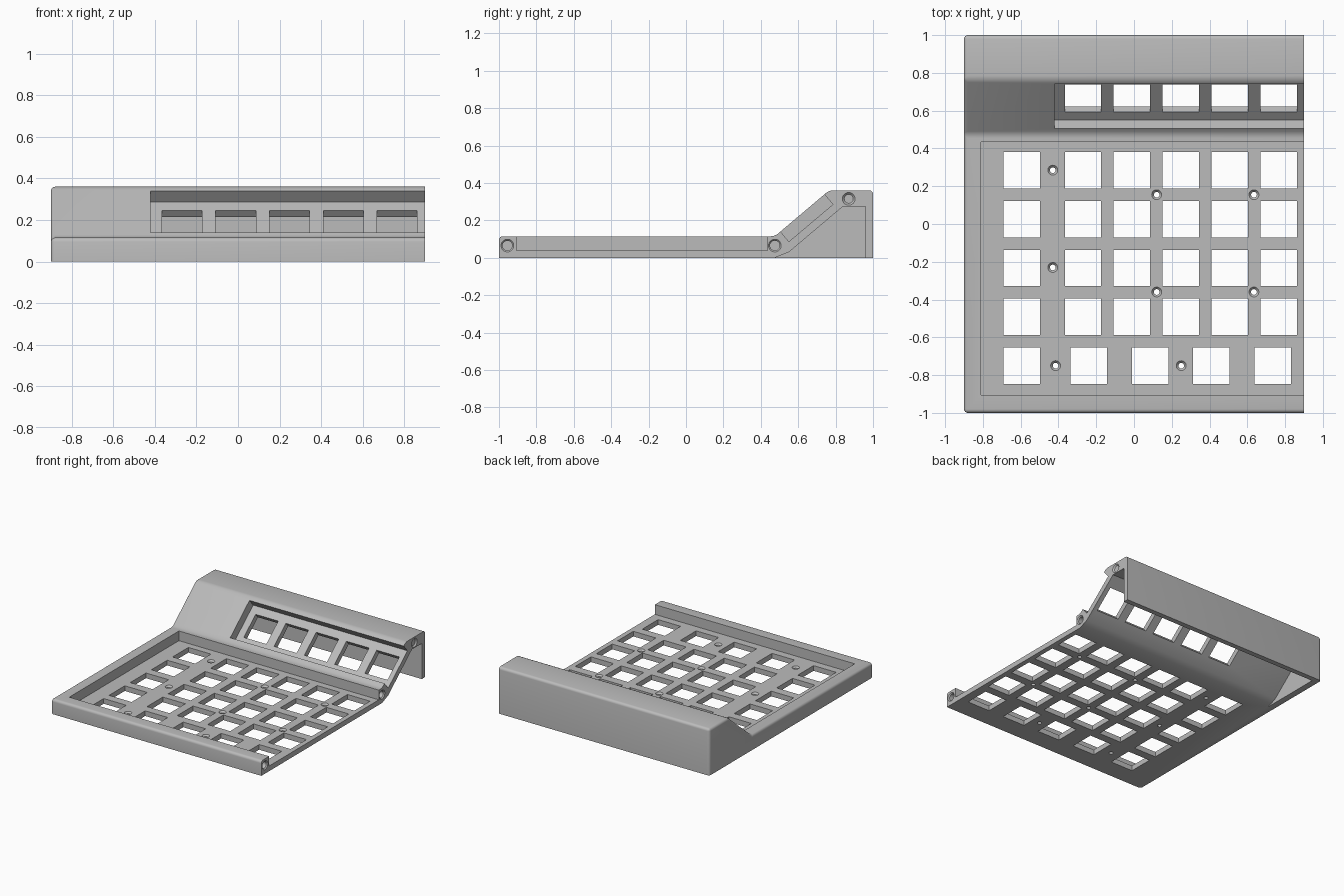
import bpy, bmesh, math
from mathutils import Matrix, Vector

cube = bpy.data.objects.get("Cube")
if cube:
    bpy.data.objects.remove(cube)

grey = bpy.data.materials.new("plain grey")
grey.use_nodes = True
GREY = (0.5, 0.5, 0.5, 1)
grey.diffuse_color = GREY
grey.node_tree.nodes["Principled BSDF"].inputs["Base Color"].default_value = GREY

END = 0.9      # open end of the half case
PAST = 1.0     # cutters run past the open end


def prism(bm, profile, x0, x1):
    """Extrude a (y, z) profile along x."""
    face = bm.faces.new([bm.verts.new((x0, y, z)) for y, z in profile])
    ext = bmesh.ops.extrude_face_region(bm, geom=[face])
    moved = [v for v in ext["geom"] if isinstance(v, bmesh.types.BMVert)]
    bmesh.ops.translate(bm, vec=(x1 - x0, 0, 0), verts=moved)
    bmesh.ops.recalc_face_normals(bm, faces=bm.faces)


def box(bm, centre, size, rot=Matrix()):
    bmesh.ops.create_cube(bm, size=1, matrix=Matrix.Translation(centre) @ rot
                          @ Matrix.Diagonal((*size, 1)))


def cone(bm, centre, r1, r2, depth, rot=Matrix()):
    bmesh.ops.create_cone(bm, cap_ends=True, segments=32, radius1=r1, radius2=r2,
                          depth=depth, matrix=Matrix.Translation(centre) @ rot)


def make(name, bm):
    mesh = bpy.data.meshes.new(name)
    bm.to_mesh(mesh)
    bm.free()
    mesh.materials.append(grey)
    ob = bpy.data.objects.new(name, mesh)
    bpy.context.collection.objects.link(ob)
    return ob


# Outer body: low tray and raised wedge, with rounded outer edges
bm = bmesh.new()
prism(bm, [(-1, 0), (1, 0), (1, 0.36), (0.765, 0.36), (0.475, 0.115), (-1, 0.115)], -0.9, END)
soft = [e for e in bm.edges
        if not all(v.co.z < 0.001 for v in e.verts)
        and not all(v.co.x > END - 0.001 for v in e.verts)]
bmesh.ops.bevel(bm, geom=soft, offset=0.02, segments=4, profile=0.5, affect='EDGES')
body = make("keyboard_case_half", bm)


def cut(bm):
    """Subtract a cutter mesh from the body and discard it."""
    bmesh.ops.recalc_face_normals(bm, faces=bm.faces)
    cutter = make("cutter", bm)
    cutter.hide_render = True
    mod = body.modifiers.new("cut", 'BOOLEAN')
    mod.operation = 'DIFFERENCE'
    mod.solver = 'EXACT'
    mod.object = cutter
    bpy.context.view_layer.objects.active = body
    bpy.ops.object.modifier_apply(modifier=mod.name)
    bpy.data.objects.remove(cutter)


# Key tray recess
bm = bmesh.new()
prism(bm, [(-0.905, 0.04), (0.435, 0.04), (0.435, 0.5), (-0.905, 0.5)], -0.81, PAST)
cut(bm)

# Hollow underneath the wedge
bm = bmesh.new()
prism(bm, [(0.35, -0.05), (0.55, 0.03), (0.84, 0.275), (0.96, 0.275), (0.96, -0.05)], -0.85, PAST)
cut(bm)

# Recess sunk square into the slope
along = Vector((0.29, 0.245)).normalized()
out = Vector((-along.y, along.x))
low = Vector((0.505, 0.14))
high = low + along * 0.308
bm = bmesh.new()
prism(bm, [low - out * 0.07, high - out * 0.07, high + out * 0.1, low + out * 0.1], -0.42, PAST)
cut(bm)

# Square key openings in the tray and on the slope
KEY = 0.193
columns = [-0.27 + 0.259 * i for i in range(5)]
bm = bmesh.new()
for row in range(4):
    for x in [-0.595] + columns:
        box(bm, (x, 0.285 - 0.259 * row, 0.04), (KEY, KEY, 0.2))
for x in [-0.595] + [-0.24 + 0.325 * i for i in range(4)]:
    box(bm, (x, -0.75, 0.04), (KEY, KEY, 0.2))
cut(bm)
bm = bmesh.new()
tilt = Matrix.Rotation(math.atan2(along.y, along.x), 4, 'X')
for x in columns:
    box(bm, (x, 0.667, 0.184), (KEY, 0.19, 0.12), tilt)
cut(bm)

# Screw holes with countersinks in the tray floor
screws = [(-0.43, 0.285), (-0.43, -0.23), (-0.415, -0.75), (0.25, -0.75)]
screws += [(x, y) for x in (0.12, 0.635) for y in (0.155, -0.36)]
for r1, r2, z, depth in ((0.015, 0.015, 0.02, 0.1), (0.012, 0.028, 0.033, 0.018)):
    bm = bmesh.new()
    for x, y in screws:
        cone(bm, (x, y, z), r1, r2, depth)
    cut(bm)

# Joining bores in the open end, with a chamfered mouth
sideways = Matrix.Rotation(math.pi / 2, 4, 'Y')
for r1, r2, x, depth in ((0.026, 0.026, END, 0.4), (0.024, 0.036, END - 0.004, 0.012)):
    bm = bmesh.new()
    for y, z in ((-0.955, 0.065), (0.475, 0.065), (0.87, 0.315)):
        cone(bm, (x, y, z), r1, r2, depth, sideways)
    cut(bm)

# Smooth the rounded edges only
bpy.ops.object.select_all(action='DESELECT')
body.select_set(True)
bpy.context.view_layer.objects.active = body
bpy.ops.object.shade_smooth_by_angle(angle=math.radians(30))
